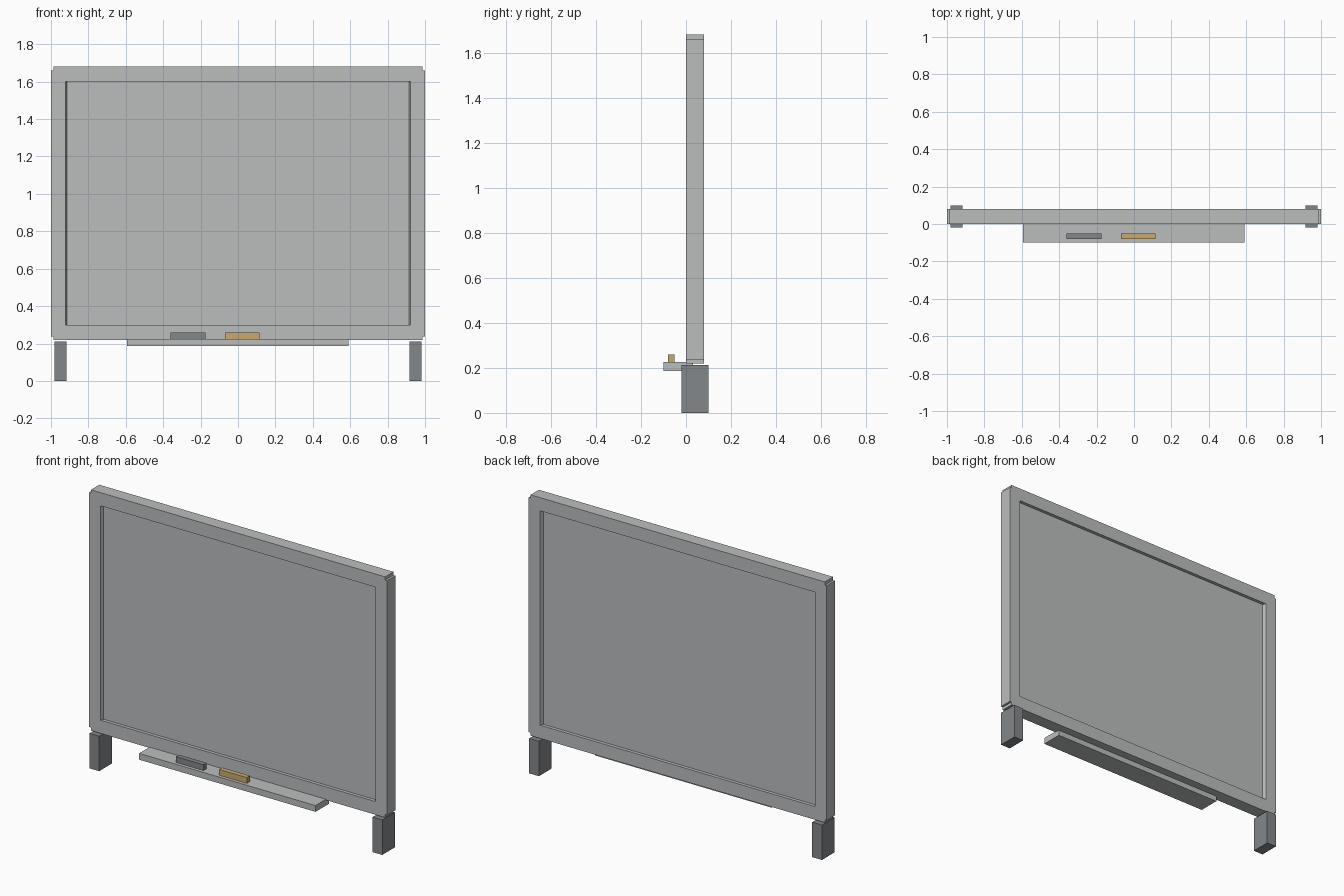
import bpy
import bmesh
from mathutils import Vector

default = bpy.data.objects.get("Cube")
if default:
    bpy.data.objects.remove(default, do_unlink=True)


def make_material(name, color):
    mat = bpy.data.materials.new(name)
    mat.use_nodes = True
    mat.diffuse_color = (*color, 1)
    mat.node_tree.nodes["Principled BSDF"].inputs["Base Color"].default_value = (*color, 1)
    return mat


light_grey = make_material("light grey", (0.50, 0.51, 0.515))
dark_grey = make_material("dark grey", (0.23, 0.245, 0.255))
tan = make_material("tan", (0.57, 0.41, 0.15))


def add_object(name, bm, mat):
    bmesh.ops.recalc_face_normals(bm, faces=bm.faces)
    mesh = bpy.data.meshes.new(name)
    bm.to_mesh(mesh)
    bm.free()
    mesh.materials.append(mat)
    obj = bpy.data.objects.new(name, mesh)
    bpy.context.collection.objects.link(obj)
    return obj


def add_box(name, x, y, z, mat):
    """Box from (min, max) ranges on each axis."""
    bm = bmesh.new()
    bmesh.ops.create_cube(bm, size=1)
    for v in bm.verts:
        v.co = [r[0] + (c + 0.5) * (r[1] - r[0]) for r, c in zip((x, y, z), v.co)]
    return add_object(name, bm, mat)


# Framed board: slab with stepped corners, recessed on both faces
WIDE, NARROW = 1.0, 0.987
BOTTOM, LOW, HIGH, TOP = 0.22, 0.238, 1.66, 1.68
THICK, RECESS, SPLAY = 0.08, 0.02, 0.008
OPEN_X, OPEN_LOW, OPEN_HIGH = 0.923, 0.30, 1.60

right_half = [(NARROW, BOTTOM), (NARROW, LOW), (WIDE, LOW),
              (WIDE, HIGH), (NARROW, HIGH), (NARROW, TOP)]
outline = right_half + [(-x, z) for x, z in reversed(right_half)]
bm = bmesh.new()
face = bm.faces.new([bm.verts.new((x, 0, z)) for x, z in outline])
extruded = bmesh.ops.extrude_face_region(bm, geom=[face], use_keep_orig=True)
bmesh.ops.translate(bm, vec=(0, THICK, 0),
                    verts=[g for g in extruded["geom"] if isinstance(g, bmesh.types.BMVert)])
bmesh.ops.recalc_face_normals(bm, faces=bm.faces)

# Score the opening into the slab, then push the panels inward
for point, normal in (((OPEN_X, 0, 0), (1, 0, 0)), ((-OPEN_X, 0, 0), (1, 0, 0)),
                      ((0, 0, OPEN_LOW), (0, 0, 1)), ((0, 0, OPEN_HIGH), (0, 0, 1))):
    bmesh.ops.bisect_plane(bm, geom=bm.verts[:] + bm.edges[:] + bm.faces[:],
                           plane_co=point, plane_no=normal)
bm.normal_update()
panels = []
for f in bm.faces:
    c = f.calc_center_median()
    if abs(f.normal.y) > 0.9 and abs(c.x) < OPEN_X and OPEN_LOW < c.z < OPEN_HIGH:
        panels.append(f)
for panel in panels:
    inward = -panel.normal.copy()
    moved = bmesh.ops.extrude_discrete_faces(bm, faces=[panel])["faces"][0]
    for v in moved.verts:
        v.co += inward * RECESS
        v.co.x -= SPLAY if v.co.x > 0 else -SPLAY
bmesh.ops.dissolve_limit(bm, angle_limit=0.01, verts=bm.verts, edges=bm.edges)
add_object("framed_board", bm, light_grey)

# Feet
for side, sign in (("left", 1), ("right", -1)):
    add_box(side + "_foot", sorted((sign * 0.917, sign * 0.982)),
            (-0.02, 0.10), (0, 0.212), dark_grey)

# Tray with eraser and chalk box
add_box("tray", (-0.593, 0.59), (-0.10, 0.03), (0.187, 0.225), light_grey)
add_box("eraser", (-0.36, -0.175), (-0.08, -0.05), (0.225, 0.26), dark_grey)
add_box("chalk_box", (-0.07, 0.115), (-0.08, -0.05), (0.225, 0.26), tan)
